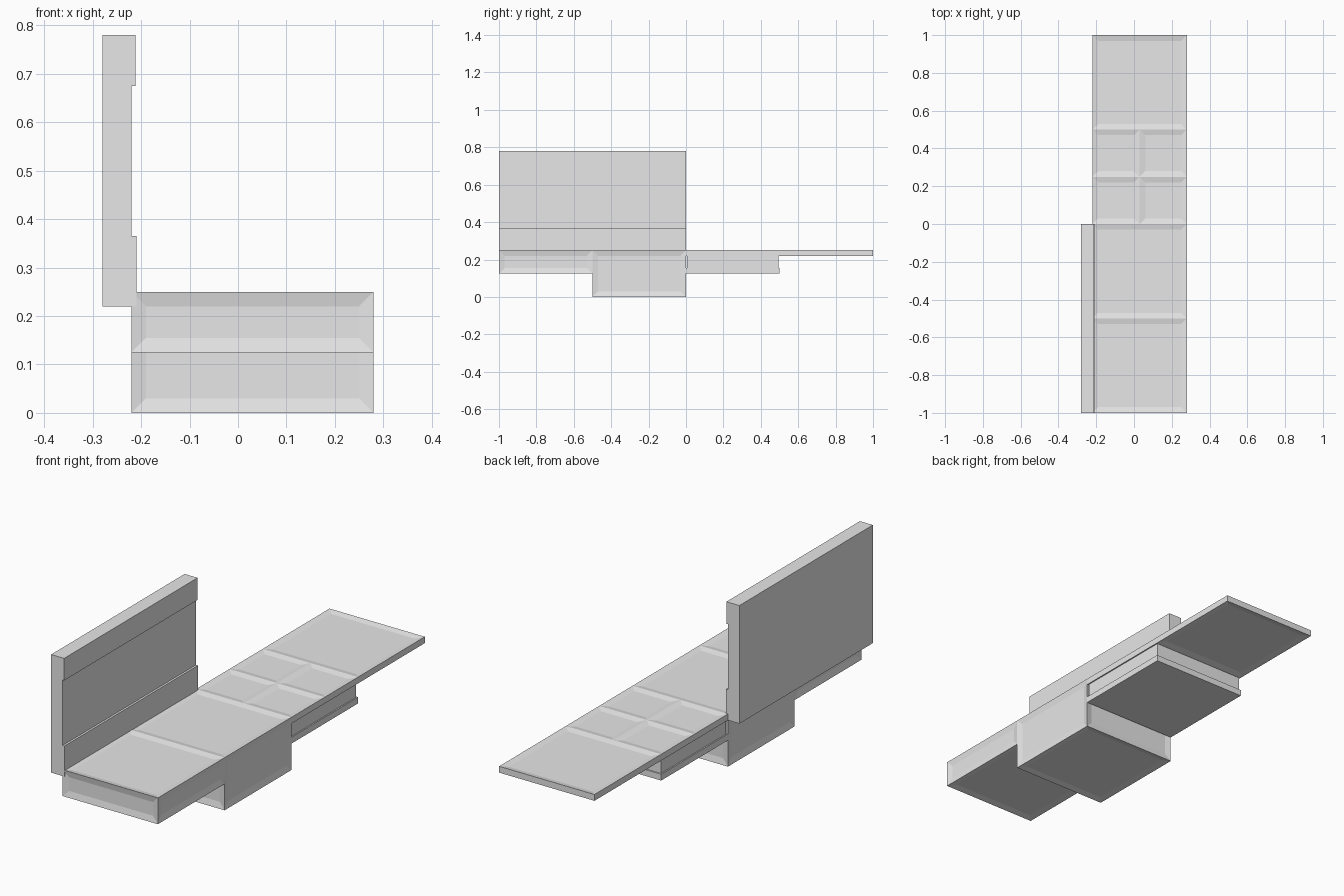
import bpy, bmesh
from mathutils import Vector

cube = bpy.data.objects.get("Cube")
if cube:
    bpy.data.objects.remove(cube, do_unlink=True)

grey = bpy.data.materials.new("plain_grey")
grey.use_nodes = True
colour = (0.8, 0.8, 0.8, 1)
grey.diffuse_color = colour
grey.node_tree.nodes["Principled BSDF"].inputs["Base Color"].default_value = colour

BORDER, DEPTH = 0.03, 0.006     # frame width and panel recess
X0, X1 = -0.22, 0.28            # counter depth
TOP, SLAB, MID = 0.25, 0.22, 0.125

SIDES = {"top": (0, 0, 1), "bottom": (0, 0, -1), "front": (0, -1, 0),
         "back": (0, 1, 0), "left": (1, 0, 0), "right": (-1, 0, 0)}


def finish(bm, name):
    mesh = bpy.data.meshes.new(name)
    bm.to_mesh(mesh)
    bm.free()
    mesh.materials.append(grey)
    obj = bpy.data.objects.new(name, mesh)
    bpy.context.collection.objects.link(obj)
    return obj


def box(name, lo, hi, panels=(), quarter=False):
    """Box with a recessed panel on each listed side."""
    lo, hi = Vector(lo), Vector(hi)
    bm = bmesh.new()
    bmesh.ops.create_cube(bm, size=1)
    bmesh.ops.scale(bm, vec=hi - lo, verts=bm.verts)
    bmesh.ops.translate(bm, vec=(lo + hi) / 2, verts=bm.verts)
    if quarter:
        for axis in ((1, 0, 0), (0, 1, 0)):
            bmesh.ops.bisect_plane(bm, geom=bm.verts[:] + bm.edges[:] + bm.faces[:],
                                   plane_co=(lo + hi) / 2, plane_no=axis)
    bm.normal_update()
    chosen = [f for f in bm.faces
              if any(f.normal.dot(Vector(SIDES[s])) > 0.9 for s in panels)]
    if chosen:
        bmesh.ops.inset_individual(bm, faces=chosen, thickness=BORDER,
                                   depth=-DEPTH, use_even_offset=True)
    return finish(bm, name)


# Counter modules, front to back
box("front_cabinet", (X0, -1, MID), (X1, -0.5, TOP), SIDES)
box("tall_cabinet", (X0, -0.5, 0), (X1, 0, TOP), SIDES)
box("hob_top", (X0, 0, SLAB), (X1, 0.5, TOP), ["top"], quarter=True)
box("hob_core", (X0 + DEPTH, DEPTH, MID + 0.02), (X1 - DEPTH, 0.5 - DEPTH, SLAB + 0.005))
box("hob_base", (X0, 0, MID), (X1, 0.5, MID + BORDER))
box("end_shelf", (X0, 0.5, SLAB), (X1, 1, TOP), ["top", "bottom"])

# Back wall: stepped profile swept along the counter
profile = [(-0.28, 0.22), (-0.21, 0.22), (-0.21, 0.365), (-0.22, 0.365),
           (-0.22, 0.675), (-0.212, 0.675), (-0.212, 0.78), (-0.28, 0.78)]
bm = bmesh.new()
face = bm.faces.new([bm.verts.new((x, -1, z)) for x, z in profile])
swept = bmesh.ops.extrude_face_region(bm, geom=[face])["geom"]
bmesh.ops.translate(bm, vec=(0, 1, 0),
                    verts=[v for v in swept if isinstance(v, bmesh.types.BMVert)])
bmesh.ops.recalc_face_normals(bm, faces=bm.faces)
finish(bm, "back_wall")
